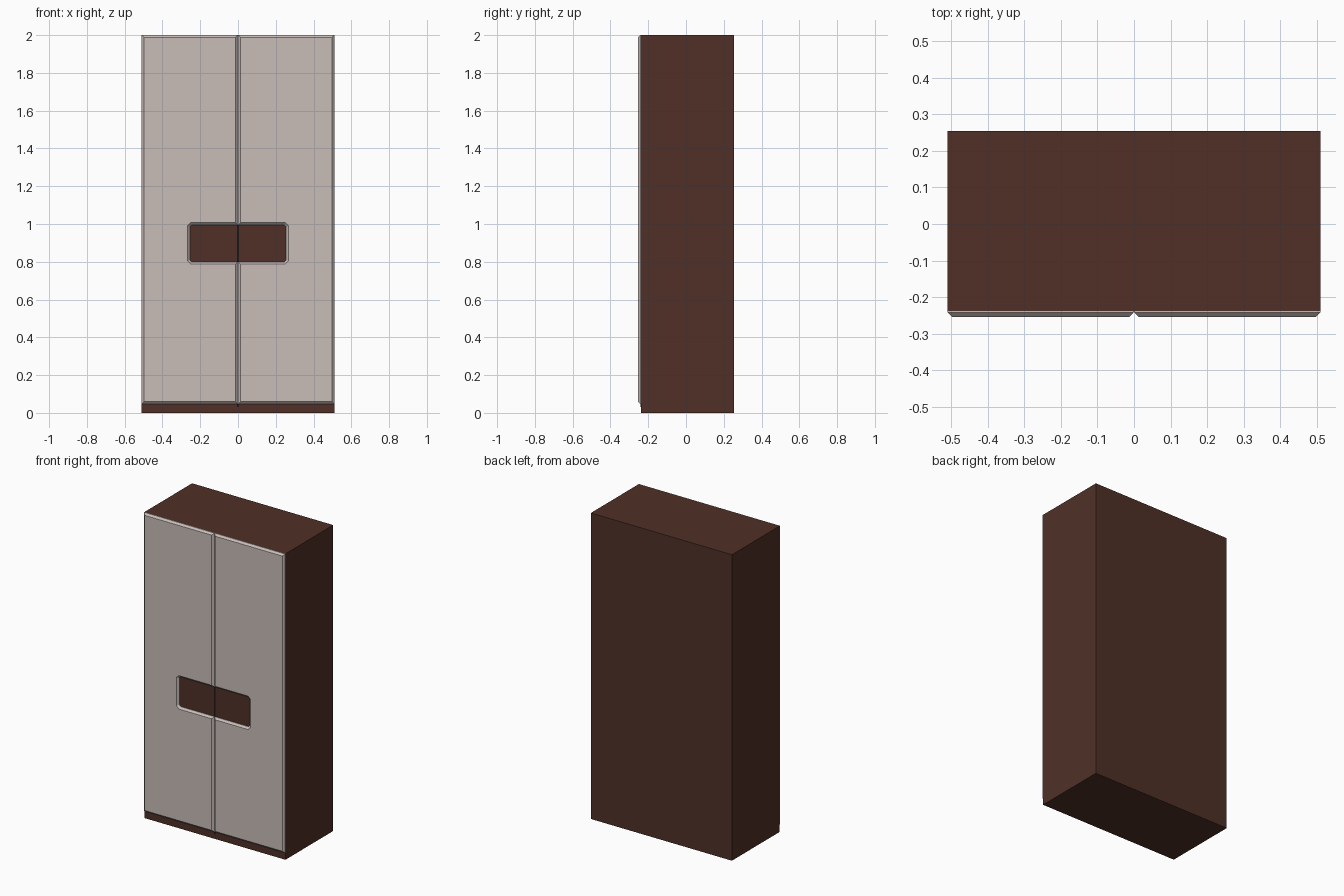
import bpy, bmesh, math

if "Cube" in bpy.data.objects:
    bpy.data.objects.remove(bpy.data.objects["Cube"])


def material(name, rgb):
    m = bpy.data.materials.new(name)
    m.diffuse_color = (*rgb, 1)
    m.use_nodes = True
    m.node_tree.nodes["Principled BSDF"].inputs["Base Color"].default_value = m.diffuse_color
    return m


brown = material("dark brown wood", (0.08, 0.03, 0.02))
pale = material("pale grey panel", (0.58, 0.51, 0.485))
black = material("dark gap", (0.012, 0.008, 0.007))


def box(name, lo, hi, mat):
    size = [h - l for l, h in zip(lo, hi)]
    mid = [(h + l) / 2 for l, h in zip(lo, hi)]
    bpy.ops.mesh.primitive_cube_add(size=1, location=mid)
    ob = bpy.context.object
    ob.name = name
    ob.scale = size
    bpy.ops.object.transform_apply(location=True, rotation=False, scale=True)
    ob.data.materials.append(mat)
    return ob


# wardrobe body and the dark seam between the doors
box("cabinet_body", (-0.51, -0.238, 0), (0.51, 0.254, 2), brown)
box("door_seam", (-0.005, -0.241, 0.03), (0.005, -0.237, 1.998), black)

# door outline with half of the handle recess cut out, recess corners clipped
W, BOTTOM, TOP = 0.51, 0.047, 2.0
RX, R0, R1, C = 0.255, 0.80, 0.995, 0.01
outline = [(0.001, BOTTOM), (W, BOTTOM), (W, TOP), (0.001, TOP),
           (0.001, R1), (RX - C, R1), (RX, R1 - C),
           (RX, R0 + C), (RX - C, R0), (0.001, R0)]

bm = bmesh.new()
face = bm.faces.new([bm.verts.new((x, -0.238, z)) for x, z in outline])
new = bmesh.ops.extrude_face_region(bm, geom=[face])["geom"]
front = [f for f in new if isinstance(f, bmesh.types.BMFace)]
bmesh.ops.translate(bm, vec=(0, -0.004, 0),
                    verts=[v for v in new if isinstance(v, bmesh.types.BMVert)])
bm.normal_update()
# chamfer round the front of the door
bmesh.ops.inset_region(bm, faces=front, thickness=0.012, depth=0.012,
                       use_boundary=True, use_even_offset=True)
mesh = bpy.data.meshes.new("doors")
bm.to_mesh(mesh)
bm.free()
mesh.materials.append(pale)
doors = bpy.data.objects.new("doors", mesh)
bpy.context.collection.objects.link(doors)

# second door by mirroring
mirror = doors.modifiers.new("mirror", "MIRROR")
mirror.use_mirror_merge = False
